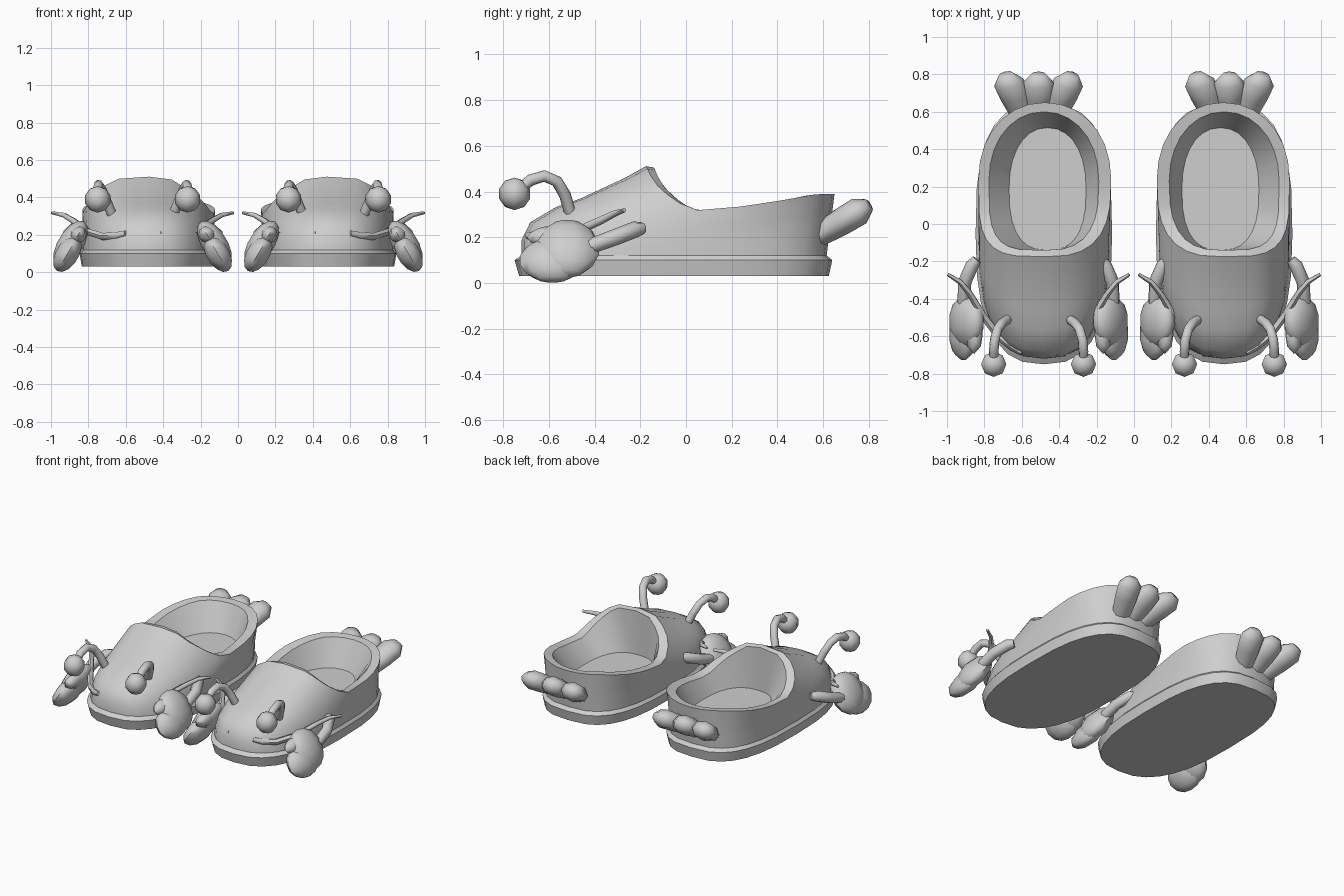
import bpy, bmesh, math
from mathutils import Vector, Matrix

if "Cube" in bpy.data.objects:
    bpy.data.objects.remove(bpy.data.objects["Cube"])

SHOE_X = -0.482    # centre of the left shoe, the right one is mirrored
TRIM_X = -0.51     # symmetry line of its eyes, feelers, claws and tail
N = 28

grey = bpy.data.materials.new("plain grey")
grey.diffuse_color = (0.62, 0.62, 0.62, 1)
grey.use_nodes = True
grey.node_tree.nodes["Principled BSDF"].inputs["Base Color"].default_value = grey.diffuse_color


def finish(bm, name, angle=40):
    """Turn a bmesh into a smooth object mirrored to the other shoe."""
    bmesh.ops.recalc_face_normals(bm, faces=bm.faces)
    me = bpy.data.meshes.new(name)
    bm.to_mesh(me)
    bm.free()
    me.materials.append(grey)
    ob = bpy.data.objects.new(name, me)
    bpy.context.collection.objects.link(ob)
    bpy.ops.object.select_all(action='DESELECT')
    ob.select_set(True)
    bpy.context.view_layer.objects.active = ob
    bpy.ops.object.shade_smooth_by_angle(angle=math.radians(angle))
    mod = ob.modifiers.new("other shoe", 'MIRROR')
    mod.use_mirror_merge = False
    return ob


def loft(name, rings, angle=40):
    """Closed skin over a list of equal-length rings."""
    bm = bmesh.new()
    rows = [[bm.verts.new(p) for p in ring] for ring in rings]
    n = len(rows[0])
    for a, b in zip(rows, rows[1:]):
        for i in range(n):
            j = (i + 1) % n
            bm.faces.new((a[i], a[j], b[j], b[i]))
    bm.faces.new(rows[0][::-1])
    bm.faces.new(rows[-1])
    return finish(bm, name, angle)


def tube(name, points, radii, sides=8, wide=1.0):
    """Round limb along a path with a radius at each point, widened in x."""
    pts = [Vector(p) for p in points]
    rings, u = [], None
    for i, p in enumerate(pts):
        d = (pts[min(i + 1, len(pts) - 1)] - pts[max(i - 1, 0)]).normalized()
        u = d.orthogonal() if u is None else u - d * u.dot(d)
        u.normalize()
        w = d.cross(u)
        ring = []
        for s in range(sides):
            a = 2 * math.pi * s / sides
            off = radii[i] * (u * math.cos(a) + w * math.sin(a))
            off.x *= wide
            ring.append(p + off)
        rings.append(ring)
    return loft(name, rings, 60)


def blob(name, centre, size, tilt=0.0, seg=10, rows=7):
    """Stretched ball, tilted about the y axis."""
    bm = bmesh.new()
    m = (Matrix.Translation(centre) @ Matrix.Rotation(tilt, 4, 'Y')
         @ Matrix.Diagonal((*size, 1)))
    bmesh.ops.create_uvsphere(bm, u_segments=seg, v_segments=rows, radius=1, matrix=m)
    return finish(bm, name, 60)


def power(v, n):
    return math.copysign(abs(v) ** (2 / n), v)


def outline(half, y0, y1, z, front=2.6, back=2.9, dx=0.0, skew=0.0):
    """Rounded outline starting at the toe; z is a number or a function of y."""
    ring = []
    for i in range(N):
        t = 2 * math.pi * i / N
        n = front if math.cos(t) > 0 else back
        if math.cos(t) > 0:
            n += skew if math.sin(t) < 0 else -skew
        x = half * power(math.sin(t), n)
        y = (y0 + y1) / 2 - (y1 - y0) / 2 * power(math.cos(t), n)
        ring.append(Vector((SHOE_X + dx + x, y, z(y) if callable(z) else z)))
    return ring


RIM = [(-0.177, 0.515), (-0.14, 0.44), (-0.08, 0.385), (0, 0.33), (0.08, 0.312),
       (0.21, 0.33), (0.41, 0.36), (0.58, 0.39), (0.66, 0.39)]


def rim_height(y):
    for (ya, za), (yb, zb) in zip(RIM, RIM[1:]):
        if y <= yb:
            return za + (zb - za) * (y - ya) / (yb - ya)
    return RIM[-1][1]


# sole with a bevelled top edge
loft("sole", [outline(0.353, -0.73, 0.625, 0.03), outline(0.365, -0.75, 0.64, 0.10),
              outline(0.35, -0.72, 0.615, 0.12)], 30)

# upper: toe dome and heel wall rise to the rim, then the lining drops to the floor
base = outline(0.35, -0.72, 0.615, 0.115)
rim = outline(0.355, -0.175, 0.65, rim_height, 3.3, 2.1, 0.005, 0.5)
rings = []
for h, v in [(0, 0), (0, 0.18), (0.07, 0.38), (0.28, 0.55), (0.47, 0.64), (0.83, 0.87), (1, 1)]:
    ring = []
    for i, (a, b) in enumerate(zip(base, rim)):
        t = 2 * math.pi * i / N
        back = (1 - math.cos(t)) / 2
        bulge = 0.25 * h * (1 - h) * math.sin(2 * t) ** 2 if math.cos(t) > 0 else 0
        p = a.lerp(b, h + (v - h) * back)
        p.z = a.z + (b.z - a.z) * (v + bulge)
        ring.append(p)
    rings.append(ring)
lip = outline(0.294, -0.14, 0.60, 0, 3.3, 2.1, 0.0, 0.5)
for p, q in zip(lip, rim):
    p.z = q.z - 0.006
floor = outline(0.206, -0.14, 0.515, 0.20, 2.6, 2.2, 0.02)
loft("upper", rings + [lip, floor], 38)

for k in (-1, 1):
    def at(dx, y, z):
        return (TRIM_X + k * dx, y, z)

    # eye on a curved stalk
    tube("eye_stalk",
         [at(0.145, -0.48, 0.25), at(0.16, -0.505, 0.30), at(0.195, -0.53, 0.386),
          at(0.22, -0.565, 0.445), at(0.235, -0.62, 0.468), at(0.24, -0.68, 0.45),
          at(0.24, -0.74, 0.40)], [0.026] * 6 + [0.022])
    blob("eye", at(0.24, -0.75, 0.39), (0.071, 0.071, 0.071), 0, 8, 5)

    # thin feeler sweeping around the toe
    tube("feeler",
         [at(0.09, -0.69, 0.208), at(0.14, -0.66, 0.195), at(0.21, -0.605, 0.19),
          at(0.29, -0.50, 0.215), at(0.37, -0.37, 0.275), at(0.42, -0.31, 0.305),
          at(0.485, -0.27, 0.318)],
         [0.016, 0.02, 0.021, 0.02, 0.017, 0.014, 0.009], 6)

    # arm and claw
    tube("arm",
         [at(0.33, -0.19, 0.24), at(0.355, -0.22, 0.235), at(0.395, -0.31, 0.20),
          at(0.40, -0.42, 0.16)], [0.026, 0.036, 0.036, 0.034])
    tilt = -k * math.radians(31)
    blob("claw_palm", at(0.385, -0.52, 0.15), (0.072, 0.142, 0.142), tilt)
    blob("claw_finger", at(0.402, -0.585, 0.099), (0.064, 0.145, 0.108), tilt)
    blob("claw_thumb", at(0.345, -0.59, 0.20), (0.045, 0.105, 0.05), tilt, 8, 6)

# tail fan of three joined lobes
for k in (-1, 0, 1):
    start = Vector((TRIM_X + k * 0.085, 0.585, 0.21))
    end = Vector((TRIM_X + k * 0.178, 0.80, 0.34))
    tube("tail_lobe", [start.lerp(end, f) for f in (0, 0.45, 0.8, 1.0)],
         [0.05, 0.06, 0.062, 0.03], 8, 1.35)
